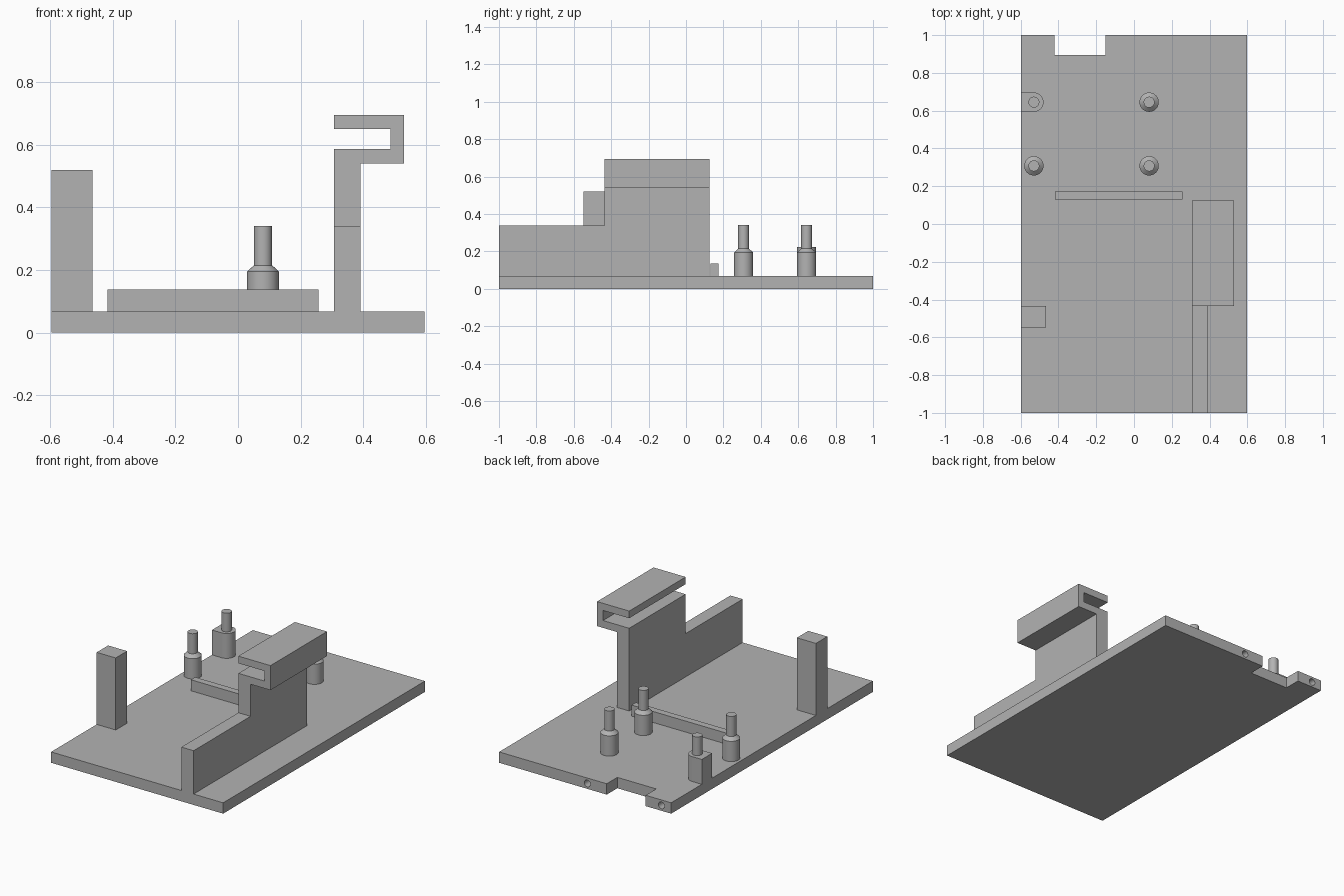
import bpy, bmesh, math
from mathutils import Matrix, Vector

cube = bpy.data.objects.get("Cube")
if cube:
    bpy.data.objects.remove(cube, do_unlink=True)

grey = bpy.data.materials.new("plain grey")
grey.use_nodes = True
grey.diffuse_color = (0.45, 0.45, 0.45, 1)
grey.node_tree.nodes["Principled BSDF"].inputs["Base Color"].default_value = grey.diffuse_color

TOP = 0.068   # top of the base plate
AXES = {"x": Matrix(((0, 0, 1), (1, 0, 0), (0, 1, 0))),
        "y": Matrix(((1, 0, 0), (0, 0, 1), (0, 1, 0))),
        "z": Matrix.Identity(3)}


def extrude(name, profile, axis, start, end):
    """Prism from a 2D outline, extruded along the given axis."""
    bm = bmesh.new()
    turn = AXES[axis]
    face = bm.faces.new([bm.verts.new(turn @ Vector((u, v, start))) for u, v in profile])
    out = bmesh.ops.extrude_face_region(bm, geom=[face])["geom"]
    moved = [g for g in out if isinstance(g, bmesh.types.BMVert)]
    bmesh.ops.translate(bm, verts=moved, vec=turn @ Vector((0, 0, end - start)))
    bmesh.ops.recalc_face_normals(bm, faces=bm.faces)
    return finish(name, bm)


def finish(name, bm):
    mesh = bpy.data.meshes.new(name)
    bm.to_mesh(mesh)
    bm.free()
    mesh.materials.append(grey)
    obj = bpy.data.objects.new(name, mesh)
    bpy.context.collection.objects.link(obj)
    return obj


def box(name, x, y, z):
    return extrude(name, [(x[0], y[0]), (x[1], y[0]), (x[1], y[1]), (x[0], y[1])], "z", *z)


def smooth(obj):
    bpy.ops.object.select_all(action="DESELECT")
    obj.select_set(True)
    bpy.context.view_layer.objects.active = obj
    bpy.ops.object.shade_smooth_by_angle(angle=math.radians(25))


def lathe(name, x, y, profile, sides=48):
    """Stack of rings (radius, height), capped at both ends."""
    bm = bmesh.new()
    rings = [[bm.verts.new((x + r * math.cos(math.tau * i / sides),
                            y + r * math.sin(math.tau * i / sides), z))
              for i in range(sides)] for r, z in profile]
    for low, high in zip(rings, rings[1:]):
        for i in range(sides):
            j = (i + 1) % sides
            bm.faces.new((low[i], low[j], high[j], high[i]))
    bm.faces.new(rings[0][::-1])
    bm.faces.new(rings[-1])
    obj = finish(name, bm)
    smooth(obj)
    return obj


# Base plate with a notch in the back edge
W = 0.597
base = extrude("base_plate", [(-W, -1), (W, -1), (W, 1), (-0.15, 1), (-0.15, 0.895),
                              (-0.42, 0.895), (-0.42, 1), (-W, 1)], "z", 0, TOP)

# Round screw holes drilled into the back edge
for hole_x in (-0.53, -0.015):
    circle = [(hole_x + 0.021 * math.cos(math.tau * i / 32),
               TOP / 2 + 0.021 * math.sin(math.tau * i / 32)) for i in range(32)]
    drill = extrude("drill", circle, "y", 0.88, 1.05)
    drill.hide_render = True
    mod = base.modifiers.new("hole", "BOOLEAN")
    mod.operation = "DIFFERENCE"
    mod.solver = "EXACT"
    mod.object = drill
    bpy.context.view_layer.objects.active = base
    bpy.ops.object.modifier_apply(modifier=mod.name)
    bpy.data.objects.remove(drill, do_unlink=True)
smooth(base)

# Corner column and low cross rib
box("side_column", (-W, -0.465), (-0.548, -0.435), (TOP, 0.52))
box("cross_rib", (-0.418, 0.257), (0.13, 0.173), (TOP, 0.137))

# Low front wall, and tall rear wall carrying the hooked channel
box("low_wall", (0.307, 0.392), (-1, -0.435), (TOP, 0.34))
extrude("hook_wall", [(0.307, TOP), (0.392, TOP), (0.392, 0.541), (0.53, 0.541),
                      (0.53, 0.695), (0.307, 0.695), (0.307, 0.65), (0.488, 0.65),
                      (0.488, 0.587), (0.307, 0.587)], "y", -0.435, 0.125)

# Three stepped pegs
R, PIN, TIP = 0.051, 0.029, 0.341
for name, x, y in (("peg_front_left", 0.08, 0.308), ("peg_back_left", 0.08, 0.645),
                   ("peg_front_right", -0.53, 0.308)):
    lathe(name, x, y, [(R, TOP), (R, 0.195), (PIN, 0.215), (PIN, TIP)])

# Half-round peg block flush with the side, with its pin
arc = [(-0.53 + R * math.cos(math.pi * (i / 24 - 0.5)),
        0.645 + R * math.sin(math.pi * (i / 24 - 0.5))) for i in range(25)]
block = extrude("peg_block", [(-W, 0.645 - R)] + arc + [(-W, 0.645 + R)], "z", TOP, 0.224)
smooth(block)
lathe("block_pin", -0.53, 0.645, [(PIN, 0.224), (PIN, TIP)])
